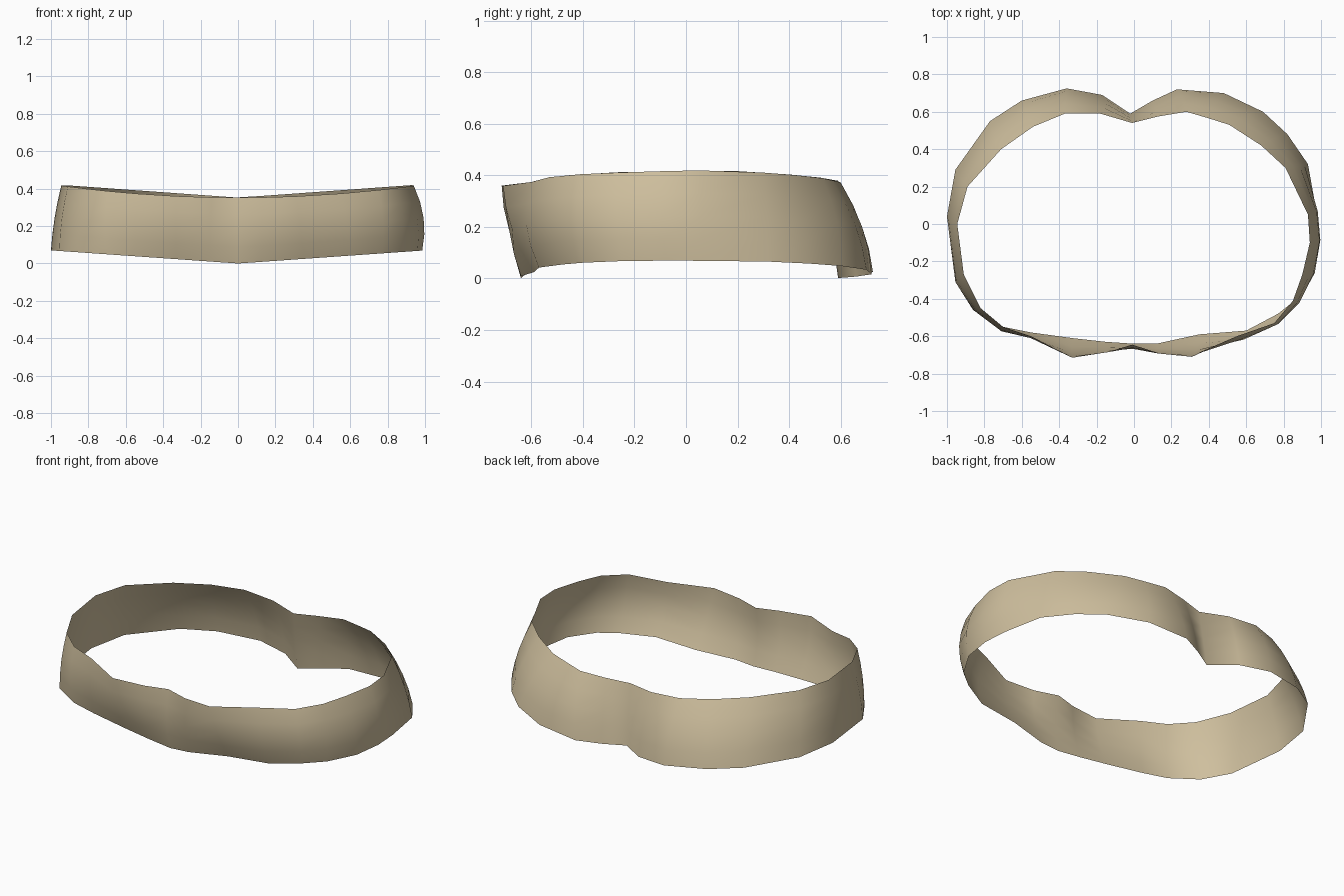
import bpy, bmesh
from mathutils import Vector

# Stations around the band: bottom x, y, top x, y, outward bulge
STATIONS = [
    (-.02, .59, -.01, .54, .0), (-.17, .69, -.18, .59, .015),
    (-.36, .725, -.37, .59, .025), (-.60, .66, -.54, .52, .025),
    (-.77, .55, -.71, .40, .02), (-.955, .29, -.89, .20, .01),
    (-1.0, .04, -.945, .0, .008), (-.955, -.31, -.91, -.27, .01),
    (-.86, -.46, -.82, -.45, .01), (-.70, -.55, -.70, -.55, .025),
    (-.55, -.58, -.55, -.60, .02), (-.33, -.61, -.33, -.715, .025),
    (-.15, -.63, -.14, -.685, .02), (.0, -.64, -.01, -.645, .025),
    (.12, -.64, .13, -.69, .02), (.35, -.59, .31, -.71, .025),
    (.60, -.57, .55, -.60, .035), (.77, -.48, .75, -.53, .03),
    (.87, -.40, .85, -.41, .03), (.96, -.25, .90, -.27, .03),
    (.985, -.08, .94, -.10, .03), (.975, .07, .93, .05, .025),
    (.93, .32, .81, .30, .015), (.82, .48, .68, .42, .02),
    (.69, .60, .51, .53, .025), (.48, .70, .40, .565, .025),
    (.23, .72, .28, .60, .025), (.10, .66, .13, .575, .01),
]
ROWS = 5


def bottom_z(x):
    return 0.07 * abs(x)


def top_z(x, y):
    # the back edge rises straight from the centre, the front edge curves up
    return 0.352 + 0.072 * abs(x) ** (1.0 if y > 0 else 2.0)


# Waistband: an open single-skin loop
bm = bmesh.new()
n = len(STATIONS)
grid = []
for i, (bx, by, tx, ty, bulge) in enumerate(STATIONS):
    low = Vector((bx, by, bottom_z(bx)))
    high = Vector((tx, ty, top_z(tx, ty)))
    prev, nxt = STATIONS[i - 1], STATIONS[(i + 1) % n]
    out = Vector((nxt[1] - prev[1], prev[0] - nxt[0], 0)).normalized()
    column = []
    for r in range(ROWS):
        t = r / (ROWS - 1)
        column.append(bm.verts.new(low.lerp(high, t) + out * bulge * 4 * t * (1 - t)))
    grid.append(column)
for i in range(n):
    a, b = grid[i], grid[(i + 1) % n]
    for r in range(ROWS - 1):
        bm.faces.new((a[r], b[r], b[r + 1], a[r + 1]))
for f in bm.faces:
    f.smooth = True

mesh = bpy.data.meshes.new("waistband")
bm.to_mesh(mesh)
bm.free()
band = bpy.data.objects.new("waistband", mesh)
bpy.context.collection.objects.link(band)

# Tan cloth
tan = bpy.data.materials.new("tan")
tan.diffuse_color = (0.62, 0.52, 0.34, 1)
mesh.materials.append(tan)
